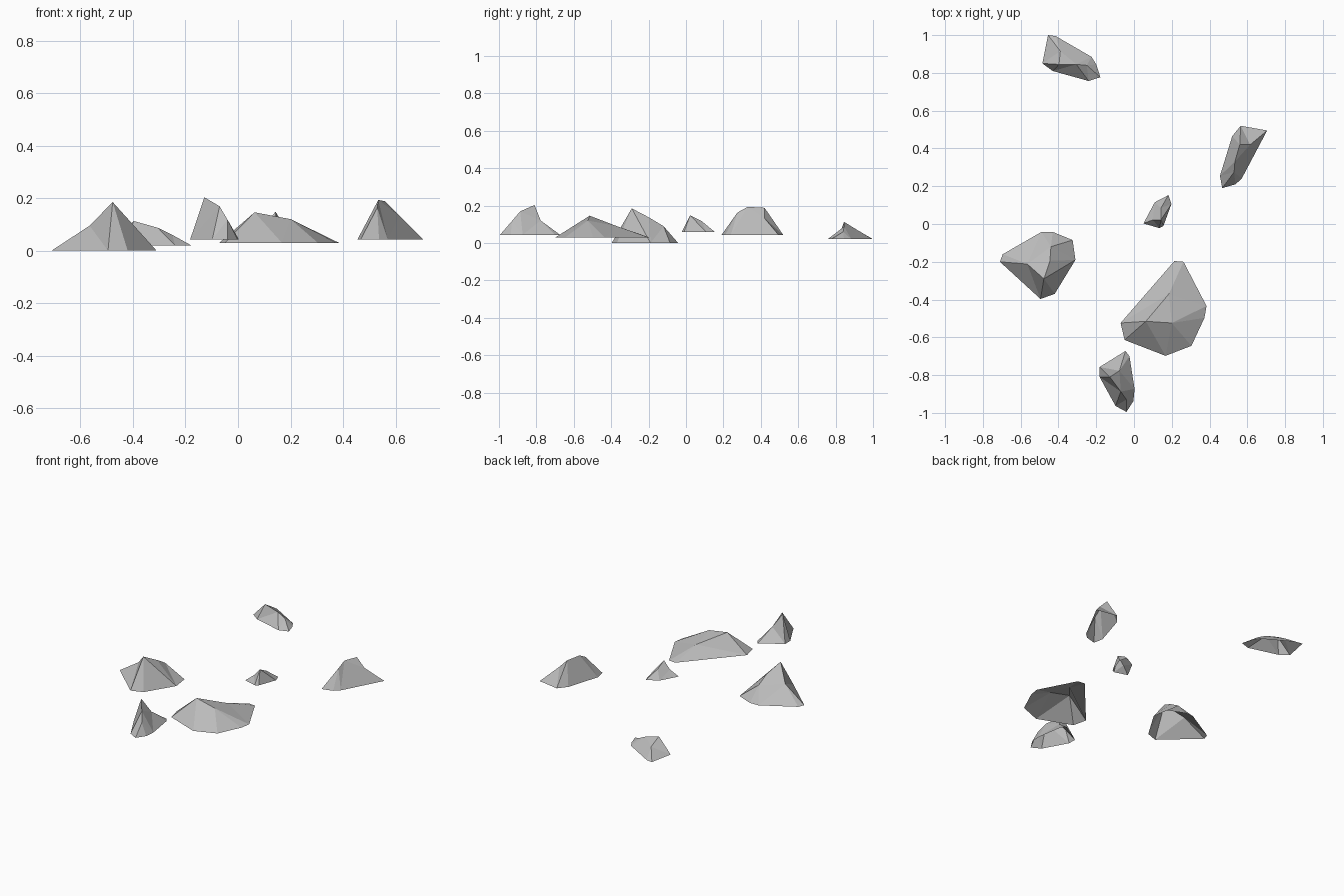
import bpy
from mathutils import Vector
from mathutils.geometry import delaunay_2d_cdt

stone = bpy.data.materials.new("grey stone")
stone.diffuse_color = (0.5, 0.5, 0.5, 1)


def rock(name, base, outline, ridge, end, extra=()):
    """Open faceted shell: footprint at height base, ridge from footprint
    corner 0 through the ridge points to corner end, plus loose points."""
    n, r = len(outline), len(ridge)
    pts = [(x, y, base) for x, y in outline] + list(ridge) + list(extra)
    chain = [0] + list(range(n, n + r)) + [end]
    edges = list(zip(chain, chain[1:]))
    flat = [Vector(p[:2]) for p in pts]
    vs, _, fs, orig, _, _ = delaunay_2d_cdt(flat, edges, [list(range(n))], 1, 1e-5)
    verts = [(v.x, v.y, pts[o[0]][2] if o else base) for v, o in zip(vs, orig)]
    me = bpy.data.meshes.new(name)
    me.from_pydata(verts, [], [list(f) for f in fs])
    me.materials.append(stone)
    ob = bpy.data.objects.new(name, me)
    bpy.context.collection.objects.link(ob)


# footprints run clockwise reversed to counter-clockwise by the triangulator
rock("left_rock", 0.0,
     [(-.71, -.20), (-.495, -.397), (-.42, -.37), (-.31, -.19),
      (-.325, -.085), (-.43, -.042), (-.49, -.042), (-.695, -.16)],
     [(-.565, -.212, .095), (-.477, -.29, .185), (-.445, -.195, .135)], 3,
     [(-.44, -.12, .09)])

rock("back_rock", .02,
     [(-.485, .85), (-.43, .81), (-.24, .757), (-.178, .777),
      (-.20, .845), (-.225, .885), (-.415, .995), (-.455, 1.0)],
     [(-.397, .845, .113), (-.305, .845, .087), (-.25, .84, .06)], 3,
     [(-.39, .915, .07)])

rock("right_rock", .043,
     [(.467, .19), (.537, .21), (.57, .24), (.705, .495),
      (.565, .52), (.52, .465), (.455, .255)],
     [(.53, .275, .163), (.534, .33, .193), (.56, .42, .188), (.615, .42, .132)], 3)

rock("front_rock", .043,
     [(-.182, -.757), (-.182, -.81), (-.098, -.963), (-.04, -.995),
      (-.003, -.937), (.003, -.873), (-.024, -.70), (-.045, -.672)],
     [(-.128, -.81, .203), (-.07, -.887, .169), (-.04, -.93, .118)], 4,
     [(-.077, -.777, .12)])

rock("small_rock", .06,
     [(.05, .003), (.135, -.022), (.156, -.01), (.198, .106),
      (.182, .153), (.11, .115)],
     [(.10, .022, .10), (.143, .022, .148), (.143, .085, .116)], 4)

rock("large_rock", .03,
     [(-.071, -.524), (-.05, -.614), (.167, -.698), (.304, -.645),
      (.373, -.497), (.384, -.434), (.262, -.20), (.214, -.196)],
     [(.063, -.515, .146), (.20, -.524, .12)], 4,
     [(.185, -.37, .09)])
